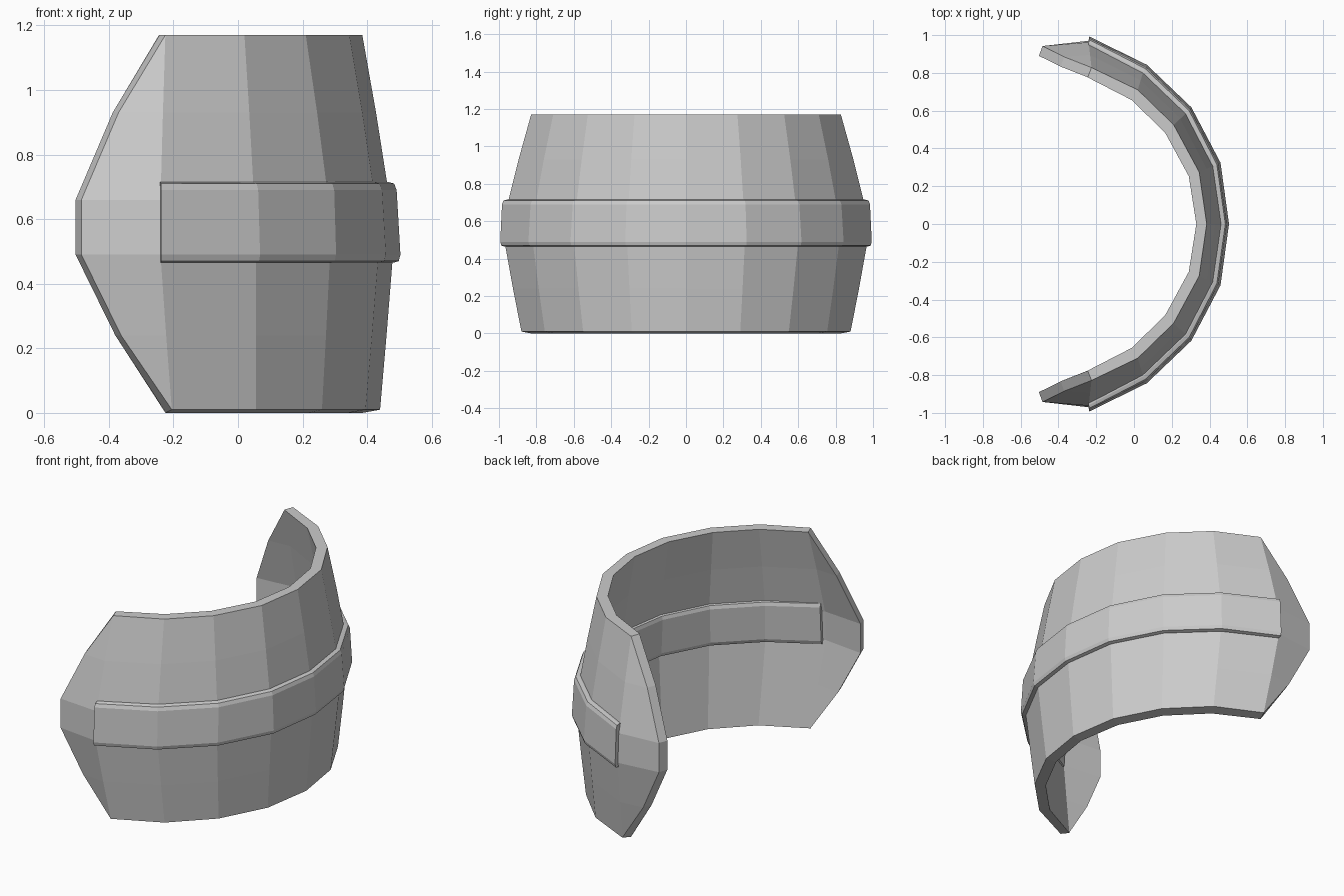
import bpy, bmesh
from mathutils import Vector

if "Cube" in bpy.data.objects:
    bpy.data.objects.remove(bpy.data.objects["Cube"])

# Half-plan outlines (x, y), from the middle of the curve to the open tip
BOTTOM = [(.44, 0), (.395, .29), (.26, .55), (.055, .755), (-.205, .88), (-.205, .88)]
LOW = [(.48, 0), (.435, .315), (.285, .60), (.055, .82), (-.24, .97), (-.485, .942)]
HIGH = [(.47, 0), (.425, .31), (.28, .59), (.05, .81), (-.24, .962), (-.485, .942)]
TOP = [(.385, 0), (.345, .275), (.21, .525), (.02, .71), (-.225, .828), (-.225, .828)]
# Inward wall offset at each station
WALL = [(-.055, 0), (-.055, -.022), (-.045, -.042), (-.032, -.054), (-.02, -.052), (-.018, -.052)]


def lerp(a, b, t):
    return [Vector(p).lerp(Vector(q), t) for p, q in zip(a, b)]


def loft(name, half):
    """Mirror half the cross-sections in y, bridge them and cap both ends."""
    loops = [[(x, -y, z) for x, y, z in s] for s in half[:0:-1]] + half
    bm = bmesh.new()
    rows = [[bm.verts.new(p) for p in s] for s in loops]
    n = len(rows[0])
    for a, b in zip(rows, rows[1:]):
        for i in range(n):
            j = (i + 1) % n
            bm.faces.new((a[i], a[j], b[j], b[i]))
    for r in (rows[0], rows[-1]):
        for i in range(n // 2 - 1):
            bm.faces.new((r[i], r[i + 1], r[n - 2 - i], r[n - 1 - i]))
    bmesh.ops.remove_doubles(bm, verts=bm.verts, dist=1e-4)
    bmesh.ops.recalc_face_normals(bm, faces=bm.faces)
    me = bpy.data.meshes.new(name)
    bm.to_mesh(me)
    bm.free()
    ob = bpy.data.objects.new(name, me)
    bpy.context.collection.objects.link(ob)
    return ob


# Curved shell: bulging wall with pointed open ends
low_mid, high_mid = lerp(BOTTOM, LOW, .5), lerp(HIGH, TOP, .5)
low_mid[5].x -= .017
high_mid[5].x -= .015
levels = [(.01, BOTTOM), (.24, low_mid), (.49, LOW), (.66, HIGH), (.93, high_mid), (1.17, TOP)]
sections = []
for s in range(6):
    outer = [(r[s][0], r[s][1], z) for z, r in levels]
    inner = [(x + WALL[s][0], y + WALL[s][1], 0 if z < .1 else z) for x, y, z in outer]
    sections.append(outer + inner[::-1])
loft("shell", sections)

# Raised band: chamfered strip standing proud on both sides of the wall
profile = [(0, .465), (.3, .47), (.42, .49), (.42, .69), (.3, .71), (0, .715)]
profile += [(-1 - k, z) for k, z in profile[::-1]]
sections = []
for s in range(5):
    off = Vector(WALL[s]) if s < 4 else Vector((-.005, -.055))
    loop = []
    for k, z in profile:
        p = Vector(LOW[s]).lerp(Vector(HIGH[s]), (z - .49) / .17) - off * k
        loop.append((p.x, p.y, z))
    sections.append(loop)
loft("raised_band", sections)
